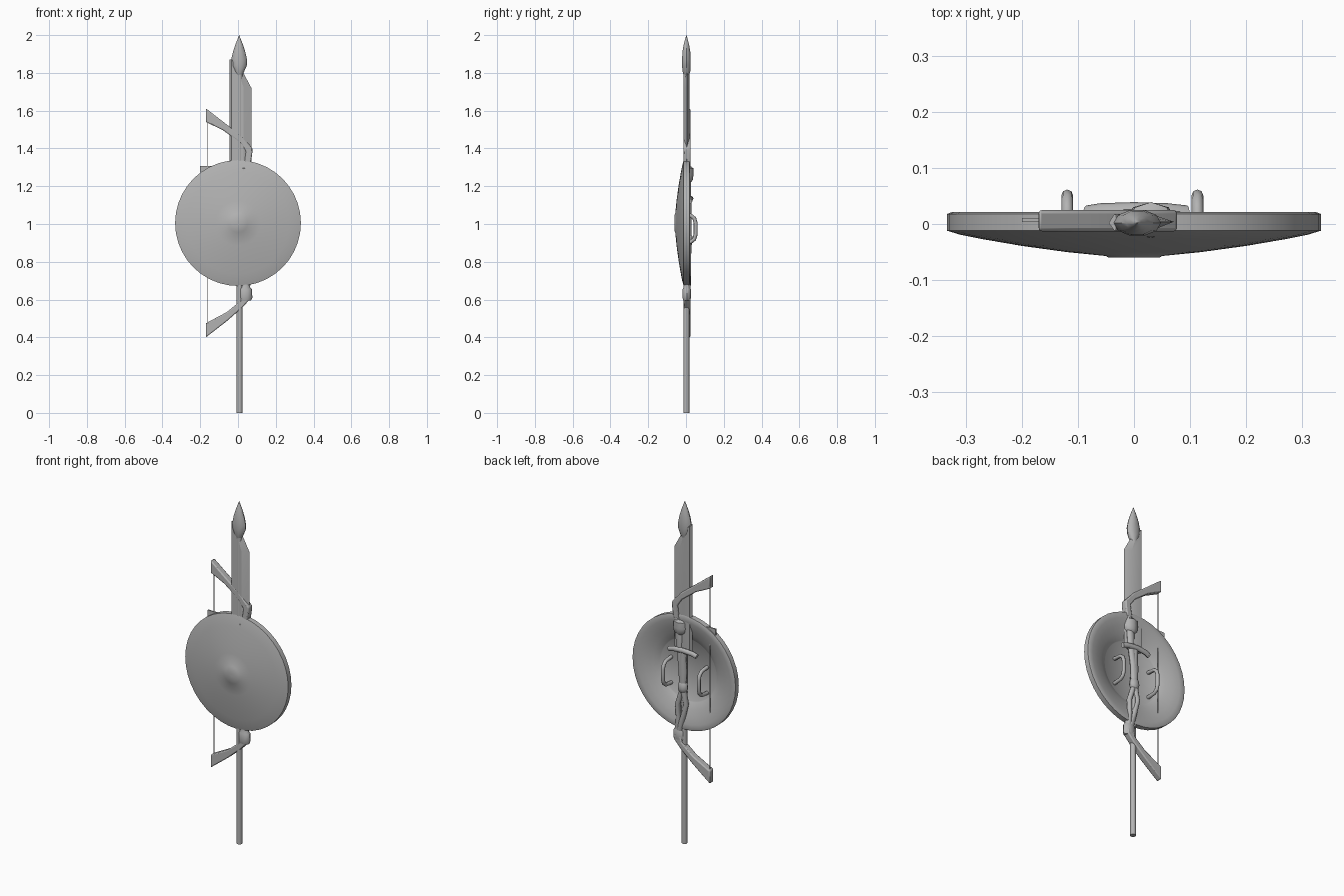
import bpy, bmesh, math
from mathutils import Vector

grey = bpy.data.materials.new("plain_grey")
grey.diffuse_color = (0.45, 0.45, 0.45, 1)


def finish(name, bm, angle=35):
    bmesh.ops.recalc_face_normals(bm, faces=bm.faces[:])
    me = bpy.data.meshes.new(name)
    bm.to_mesh(me)
    bm.free()
    me.materials.append(grey)
    ob = bpy.data.objects.new(name, me)
    bpy.context.collection.objects.link(ob)
    bpy.ops.object.select_all(action='DESELECT')
    ob.select_set(True)
    bpy.context.view_layer.objects.active = ob
    bpy.ops.object.shade_smooth_by_angle(angle=math.radians(angle))
    return ob


def skin(name, rings, angle=35):
    """Bridge closed rings of points and cap both ends."""
    bm = bmesh.new()
    vs = [[bm.verts.new(p) for p in r] for r in rings]
    n = len(vs[0])
    for a, b in zip(vs, vs[1:]):
        for i in range(n):
            j = (i + 1) % n
            bm.faces.new((a[i], a[j], b[j], b[i]))
    bm.faces.new(vs[0])
    bm.faces.new(vs[-1])
    bmesh.ops.remove_doubles(bm, verts=bm.verts[:], dist=1e-5)
    return finish(name, bm, angle)


def sweep(name, path, sides=10, angle=45):
    """Elliptical tube: path rows are x, y, z, in-plane half width, depth half width."""
    rings = []
    for i, (x, y, z, a, b) in enumerate(path):
        p, q = path[max(i - 1, 0)], path[min(i + 1, len(path) - 1)]
        t = Vector((q[0] - p[0], 0, q[2] - p[2])).normalized()
        n = Vector((t.z, 0, -t.x))
        rings.append([Vector((x, y, z)) + n * a * math.cos(k) + Vector((0, b * math.sin(k), 0))
                      for k in (2 * math.pi * s / sides for s in range(sides))])
    return skin(name, rings, angle)


def prism(name, outline, y0, y1, bevel=0.0):
    """Front outline (x, z) extruded through the depth."""
    ob = skin(name, [[(x, y, z) for x, z in outline] for y in (y0, y1)])
    if bevel:
        m = ob.modifiers.new("bevel", 'BEVEL')
        m.width, m.segments = bevel, 2
    return ob


# round shield: dished disc with a flat boss and a recessed back
profile = [(0.004, -0.06), (0.045, -0.06), (0.05, -0.057), (0.12, -0.050), (0.2, -0.039),
           (0.27, -0.027), (0.31, -0.019), (0.333, -0.012), (0.333, 0.018), (0.325, 0.021),
           (0.30, 0.019), (0.26, 0.009), (0.22, -0.006), (0.185, -0.022), (0.18, -0.026), (0.004, -0.026)]
N = 40
skin("shield", [[(r * math.cos(2 * math.pi * k / N), y, 1.005 + r * math.sin(2 * math.pi * k / N))
                 for k in range(N)] for r, y in profile], 40)

# two shield grips
for side, x in (("left", -0.119), ("right", 0.113)):
    cu = bpy.data.curves.new("grip_path", 'CURVE')
    cu.dimensions = '3D'
    cu.bevel_depth, cu.bevel_resolution, cu.use_fill_caps = 0.0105, 2, True
    pts = [(-0.026, 0.90), (0.025, 0.905), (0.044, 0.92), (0.051, 0.945),
           (0.051, 1.005), (0.044, 1.03), (0.025, 1.045), (-0.026, 1.05)]
    sp = cu.splines.new('POLY')
    sp.points.add(len(pts) - 1)
    for p, (y, z) in zip(sp.points, pts):
        p.co = (x, y, z, 1)
    tmp = bpy.data.objects.new("grip_tmp", cu)
    bpy.context.collection.objects.link(tmp)
    bpy.context.view_layer.update()
    bm = bmesh.new()
    me = tmp.to_mesh()
    bm.from_mesh(me)
    tmp.to_mesh_clear()
    bpy.data.objects.remove(tmp)
    finish("shield_grip_" + side, bm, 50)

# spear shaft and leaf head
sweep("spear_shaft", [(0.008, 0.002, z, 0.016, 0.016) for z in (0, 1.82)], 10)
sweep("spear_head", [(0.006, 0.002, z, a, b) for z, a, b in (
    (1.785, 0.015, 0.015), (1.81, 0.028, 0.022), (1.84, 0.041, 0.024), (1.87, 0.042, 0.024),
    (1.91, 0.033, 0.022), (1.95, 0.02, 0.015), (1.98, 0.008, 0.007), (2.0, 0.0008, 0.0008))], 10)

# broad single-edged blade: thick spine, bevelled right edge, slanted point
skin("sword_blade", [[(-0.045, 0.002, z), (-0.035, -0.012, z), (m, -0.012, z), (e, 0.004, z),
                      (m, 0.018, z), (-0.035, 0.018, z)]
                     for z, m, e in ((1.13, 0.03, 0.071), (1.72, 0.03, 0.071),
                                     (1.815, 0.0, 0.02), (1.87, -0.033, -0.030))], 20)

# sword guard, handle and pommel
sweep("sword_guard", [(x, y, z, 0.015, 0.013) for x, y, z in (
    (-0.085, 0.02, 1.12), (-0.06, 0.024, 1.13), (0.0, 0.026, 1.135),
    (0.06, 0.024, 1.13), (0.095, 0.02, 1.12))], 8)
sweep("sword_handle", [(0.01, 0.014, z, a, 0.016) for z, a in (
    (1.135, 0.025), (1.08, 0.02), (1.01, 0.026), (0.94, 0.02))], 10)
sweep("sword_pommel", [(0.01, 0.014, z, a, a * 0.75) for z, a in (
    (0.95, 0.015), (0.935, 0.027), (0.91, 0.03), (0.89, 0.024), (0.88, 0.01))], 10)

# bow limbs
prism("bow_upper_limb", [(-0.17, 1.612), (-0.09, 1.55), (0.02, 1.465), (0.077, 1.40), (0.075, 1.37),
                         (0.066, 1.31), (0.03, 1.31), (0.042, 1.385), (0.01, 1.43),
                         (-0.08, 1.497), (-0.17, 1.54)], -0.013, 0.025, 0.006)
prism("bow_lower_limb", [(-0.17, 0.40), (-0.06, 0.485), (0.02, 0.555), (0.062, 0.60),
                         (0.06, 0.63), (0.02, 0.63), (0.012, 0.592), (-0.06, 0.533),
                         (-0.17, 0.475)], -0.013, 0.025, 0.006)

# bow riser with two strands and the swollen joints
sweep("bow_riser", [(0.052, 0.007, 1.33, 0.02, 0.017), (0.035, 0.01, 1.26, 0.026, 0.018),
                    (0.033, 0.012, 1.15, 0.02, 0.016), (0.015, 0.014, 1.03, 0.022, 0.016),
                    (0.012, 0.014, 0.92, 0.02, 0.016), (-0.012, 0.014, 0.82, 0.014, 0.014),
                    (0.012, 0.014, 0.73, 0.015, 0.014), (0.035, 0.007, 0.65, 0.022, 0.018)])
sweep("bow_riser_strand", [(0.012, 0.014, 0.91, 0.014, 0.014), (0.044, 0.014, 0.81, 0.014, 0.014),
                           (0.04, 0.012, 0.73, 0.014, 0.014), (0.045, 0.007, 0.65, 0.018, 0.016)])
sweep("bow_upper_joint", [(0.03, 0.007, z, a, b) for z, a, b in (
    (1.305, 0.022, 0.02), (1.295, 0.04, 0.032), (1.26, 0.045, 0.032),
    (1.235, 0.04, 0.03), (1.22, 0.022, 0.02))], 8)
sweep("bow_lower_joint", [(0.038, 0.004, z, a, b) for z, a, b in (
    (0.69, 0.028, 0.018), (0.665, 0.026, 0.018), (0.655, 0.036, 0.023),
    (0.61, 0.038, 0.023), (0.596, 0.032, 0.02))], 10)

# bow string and thin side vane peeking past the shield
sweep("bow_string", [(-0.16, 0.007, z, 0.0022, 0.0022) for z in (0.46, 1.56)], 6)
prism("side_vane", [(-0.2, 1.272), (-0.1, 1.272), (-0.1, 1.308), (-0.2, 1.308)], 0.004, 0.011)
